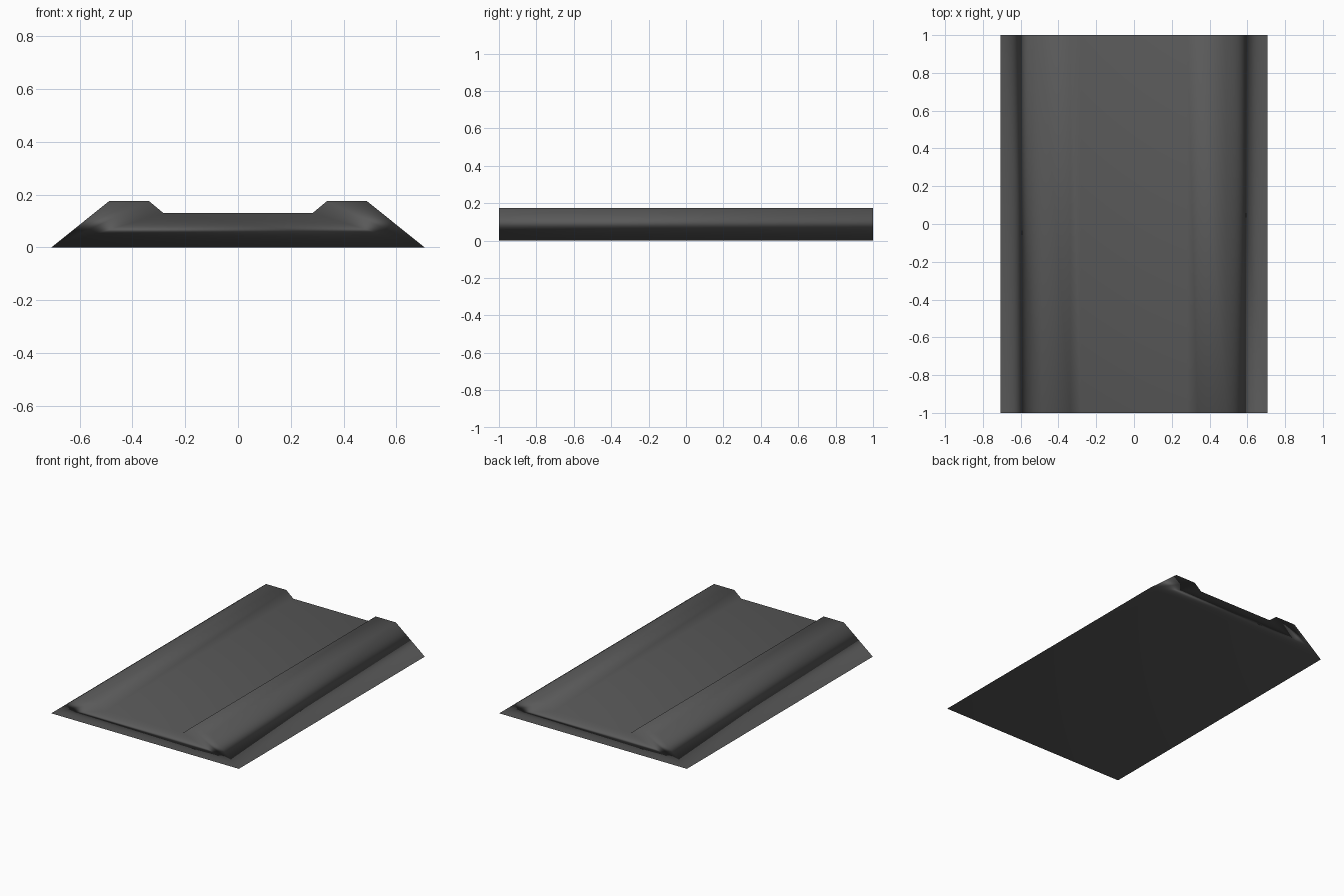
import bpy
import bmesh

cube = bpy.data.objects.get("Cube")
if cube:
    bpy.data.objects.remove(cube, do_unlink=True)

# Dark grey material
grey = bpy.data.materials.new("dark_grey")
grey.use_nodes = True
colour = (0.1, 0.1, 0.1, 1.0)
grey.diffuse_color = colour
grey.node_tree.nodes["Principled BSDF"].inputs["Base Color"].default_value = colour

# Half cross-section, from outer foot over the kerb to the channel floor
half = [(0.707, 0.0), (0.489, 0.175), (0.337, 0.175), (0.283, 0.13)]
profile = half + [(-x, z) for x, z in reversed(half)]
LENGTH = 2.0

# Extrude the profile from front to back
bm = bmesh.new()
front = bm.faces.new([bm.verts.new((x, -LENGTH / 2, z)) for x, z in profile])
result = bmesh.ops.extrude_face_region(bm, geom=[front], use_keep_orig=True)
back_verts = [v for v in result["geom"] if isinstance(v, bmesh.types.BMVert)]
bmesh.ops.translate(bm, verts=back_verts, vec=(0, LENGTH, 0))
bmesh.ops.recalc_face_normals(bm, faces=bm.faces)
for face in bm.faces:
    face.smooth = True

mesh = bpy.data.meshes.new("channel_slab")
bm.to_mesh(mesh)
bm.free()
mesh.materials.append(grey)
slab = bpy.data.objects.new("channel_slab", mesh)
bpy.context.collection.objects.link(slab)

# Large faces dominate the soft shading over every edge
weighted = slab.modifiers.new("area_normals", 'WEIGHTED_NORMAL')
weighted.mode = 'FACE_AREA'
weighted.weight = 50
